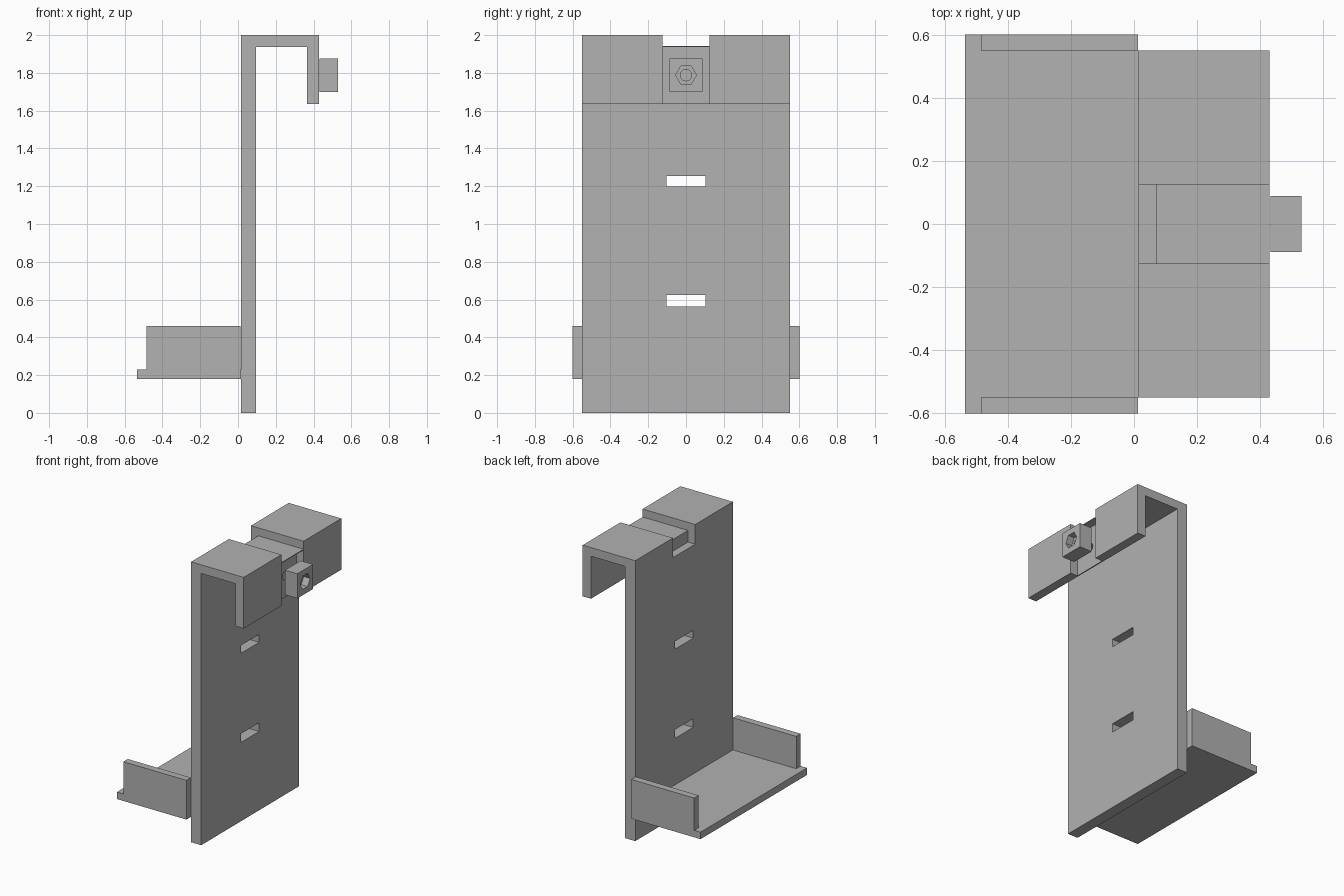
import bpy, bmesh, math
from mathutils import Matrix

if "Cube" in bpy.data.objects:
    bpy.data.objects.remove(bpy.data.objects["Cube"], do_unlink=True)

grey = bpy.data.materials.new("plain grey")
grey.use_nodes = True
grey.diffuse_color = (0.445, 0.445, 0.445, 1)
grey.node_tree.nodes["Principled BSDF"].inputs["Base Color"].default_value = grey.diffuse_color


def finish(name, bm):
    bmesh.ops.recalc_face_normals(bm, faces=bm.faces)
    mesh = bpy.data.meshes.new(name)
    bm.to_mesh(mesh)
    bm.free()
    mesh.materials.append(grey)
    obj = bpy.data.objects.new(name, mesh)
    bpy.context.collection.objects.link(obj)
    return obj


def prism(name, outline, axis, start, end):
    """Extrude a 2D outline along x (outline in y, z) or y (outline in x, z)."""
    bm = bmesh.new()
    place = (lambda a, b: (start, a, b)) if axis == "x" else (lambda a, b: (a, start, b))
    face = bm.faces.new([bm.verts.new(place(a, b)) for a, b in outline])
    new = bmesh.ops.extrude_face_region(bm, geom=[face])["geom"]
    shift = (end - start, 0, 0) if axis == "x" else (0, end - start, 0)
    bmesh.ops.translate(bm, verts=[v for v in new if isinstance(v, bmesh.types.BMVert)], vec=shift)
    return finish(name, bm)


def box(name, x, y, z):
    return prism(name, [(x[0], z[0]), (x[1], z[0]), (x[1], z[1]), (x[0], z[1])], "y", *y)


def polygon(name, sides, radius, x, z):
    turn = 2 * math.pi / sides
    points = [(radius * math.cos(i * turn), z + radius * math.sin(i * turn)) for i in range(sides)]
    return prism(name, points, "x", *x)


def cut(target, cutters):
    for cutter in cutters:
        cutter.hide_render = True
        mod = target.modifiers.new("cut", "BOOLEAN")
        mod.operation, mod.solver, mod.object = "DIFFERENCE", "EXACT", cutter
    bpy.context.view_layer.update()
    graph = bpy.context.evaluated_depsgraph_get()
    mesh = bpy.data.meshes.new_from_object(target.evaluated_get(graph))
    target.modifiers.clear()
    target.data = mesh
    for cutter in cutters:
        bpy.data.objects.remove(cutter, do_unlink=True)


BOLT_Z = 1.788
GROOVE = (-0.125, 0.125)

# Back plate with its hooked top, as one bent profile
hook_plate = prism("hook_plate", [
    (0.015, 0), (0.095, 0), (0.095, 1.938), (0.365, 1.938),
    (0.365, 1.635), (0.43, 1.635), (0.43, 2), (0.015, 2)], "y", -0.55, 0.55)

# Strap groove around the hook, two slots and the bolt hole
cut(hook_plate, [
    box("groove_top", (-0.1, 0.6), GROOVE, (1.943, 2.1)),
    box("groove_plate", (-0.1, 0.072), GROOVE, (1.86, 2.2)),
    box("groove_lip", (0.373, 0.6), GROOVE, (1.5, 1.937)),
    box("slot_low", (-0.1, 0.2), (-0.103, 0.103), (0.562, 0.624)),
    box("slot_high", (-0.1, 0.2), (-0.103, 0.103), (1.198, 1.254)),
    polygon("lip_hole", 32, 0.03, (0.3, 0.5), BOLT_Z),
])

# Nut block with hexagonal pocket and through hole
nut_block = box("nut_block", (0.432, 0.53), (-0.088, 0.088), (1.70, 1.876))
cut(nut_block, [
    polygon("nut_pocket", 6, 0.055, (0.48, 0.6), BOLT_Z),
    polygon("block_hole", 32, 0.03, (0.4, 0.55), BOLT_Z),
])

# Tray: floor with a stepped-back wall at either end, as a profile per part
box("tray_floor", (-0.535, 0.015), (-0.55, 0.55), (0.18, 0.23))
for name, side in (("tray_wall_front", -1), ("tray_wall_back", 1)):
    prism(name, [(-0.535, 0.18), (0.013, 0.18), (0.013, 0.46), (-0.485, 0.46),
                 (-0.485, 0.23), (-0.535, 0.23)], "y", side * 0.55, side * 0.6)
